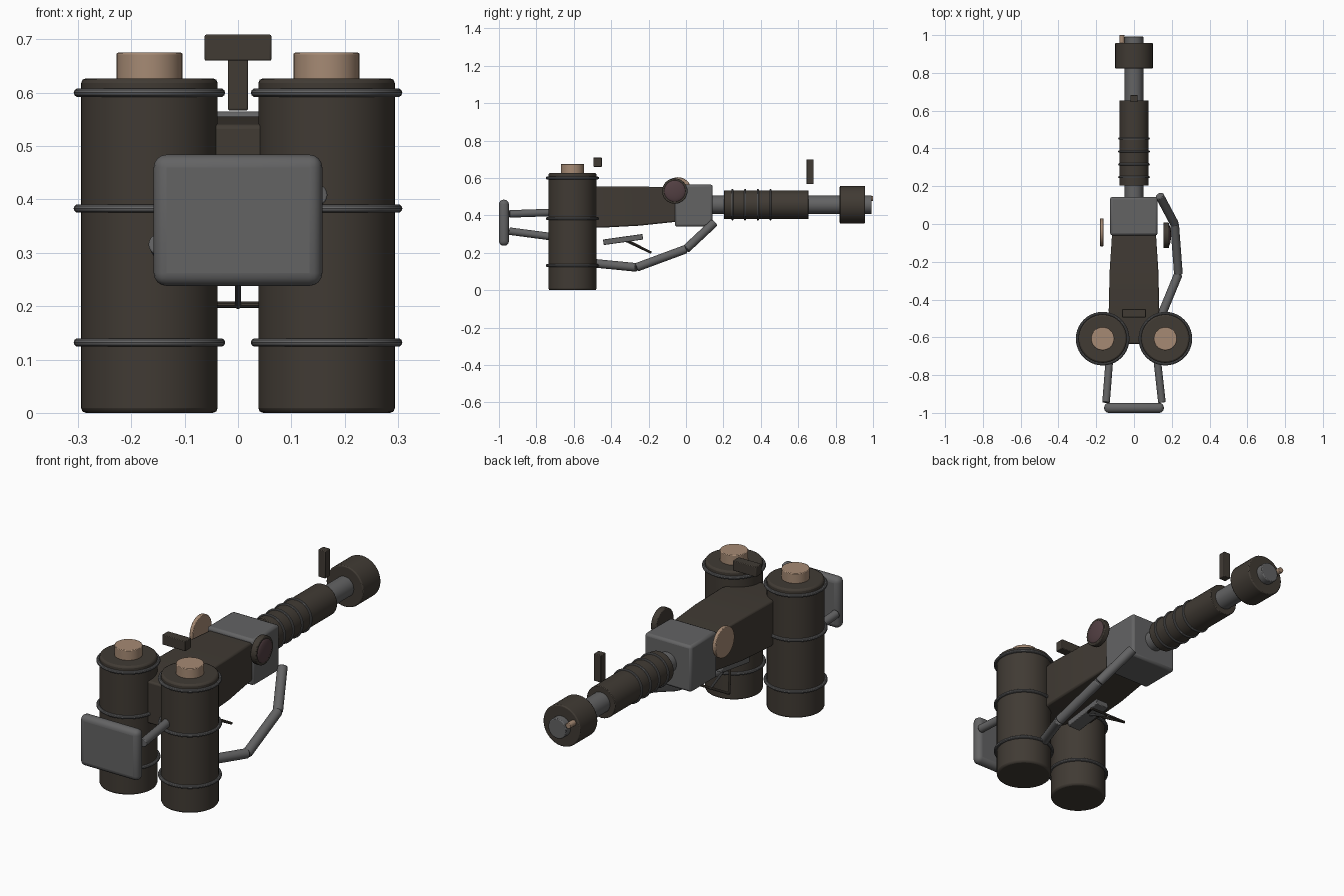
import bpy, bmesh, math
from mathutils import Vector, Matrix

if "Cube" in bpy.data.objects:
    bpy.data.objects.remove(bpy.data.objects["Cube"])


def material(name, rgb):
    m = bpy.data.materials.new(name)
    m.diffuse_color = (*rgb, 1)
    m.use_nodes = True
    m.node_tree.nodes["Principled BSDF"].inputs["Base Color"].default_value = m.diffuse_color
    return m


DARK = material("dark_brown", (0.052, 0.043, 0.034))
GREY = material("steel_grey", (0.125, 0.125, 0.127))
TAN = material("tan", (0.38, 0.255, 0.175))
PLUM = material("dark_plum", (0.085, 0.05, 0.055))


def finish(obj, name, mat, bevel=0, segments=2):
    obj.name = name
    obj.data.materials.append(mat)
    if bevel:
        b = obj.modifiers.new("bevel", 'BEVEL')
        b.width, b.segments, b.limit_method = bevel, segments, 'ANGLE'
    bpy.ops.object.select_all(action='DESELECT')
    obj.select_set(True)
    bpy.context.view_layer.objects.active = obj
    bpy.ops.object.shade_smooth_by_angle(angle=math.radians(35))
    return obj


def rod(name, a, b, r, mat, bevel=0.0, sides=32):
    """Cylinder from point a to point b."""
    a, b = Vector(a), Vector(b)
    d = b - a
    bm = bmesh.new()
    bmesh.ops.create_cone(bm, cap_ends=True, segments=sides, radius1=r, radius2=r, depth=d.length)
    rot = d.to_track_quat('Z', 'Y').to_matrix().to_4x4()
    bm.transform(Matrix.Translation((a + b) / 2) @ rot)
    me = bpy.data.meshes.new(name)
    bm.to_mesh(me)
    bm.free()
    obj = bpy.data.objects.new(name, me)
    bpy.context.collection.objects.link(obj)
    return finish(obj, name, mat, bevel)


def box(name, lo, hi, mat, bevel=0.0, segments=2, tilt=0.0):
    lo, hi = Vector(lo), Vector(hi)
    bm = bmesh.new()
    bmesh.ops.create_cube(bm, size=1)
    bmesh.ops.scale(bm, vec=hi - lo, verts=bm.verts)
    bm.transform(Matrix.Translation((lo + hi) / 2) @ Matrix.Rotation(tilt, 4, 'X'))
    me = bpy.data.meshes.new(name)
    bm.to_mesh(me)
    bm.free()
    obj = bpy.data.objects.new(name, me)
    bpy.context.collection.objects.link(obj)
    return finish(obj, name, mat, bevel, segments)


def ring(name, loc, major, minor, mat, rot=(0, 0, 0)):
    bpy.ops.mesh.primitive_torus_add(location=loc, rotation=rot, major_radius=major,
                                     minor_radius=minor, major_segments=40, minor_segments=10)
    return finish(bpy.context.object, name, mat)


# Twin tanks with caps and hoops
TY = -0.607
for side, s in (("left", -1), ("right", 1)):
    x = 0.166 * s
    rod(side + "_tank", (x, TY, 0), (x, TY, 0.627), 0.128, DARK, 0.009, 48)
    rod(side + "_cap", (x, TY, 0.62), (x, TY, 0.675), 0.062, TAN, 0.003)
    for i, z in enumerate((0.132, 0.383, 0.60)):
        ring(f"{side}_tank_hoop_{i}", (x, TY, z), 0.134, 0.008, GREY)

# Shoulder plate and its two struts
plate = box("shoulder_plate", (-0.158, -1.0, 0.238), (0.158, -0.947, 0.484), GREY, 0.024, 4)
rod("left_strut", (-0.148, -0.945, 0.316), (-0.125, -0.65, 0.277), 0.020, GREY, 0.003, 20)
rod("right_strut", (0.148, -0.945, 0.408), (0.115, -0.65, 0.418), 0.020, GREY, 0.003, 20)

# Tapered rear body lofted through (y, half width, bottom, top)
sections = ((-0.635, 0.11, 0.335, 0.54), (-0.46, 0.134, 0.334, 0.555),
            (-0.25, 0.129, 0.345, 0.555), (-0.05, 0.116, 0.366, 0.548))
bm = bmesh.new()
loops = [[bm.verts.new((sx * w, y, z)) for sx, z in ((-1, b), (1, b), (1, t), (-1, t))]
         for y, w, b, t in sections]
for p, q in zip(loops, loops[1:]):
    for i in range(4):
        j = (i + 1) % 4
        bm.faces.new((p[i], p[j], q[j], q[i]))
bm.faces.new(loops[0])
bm.faces.new(loops[-1])
bmesh.ops.recalc_face_normals(bm, faces=bm.faces)
me = bpy.data.meshes.new("rear_body")
bm.to_mesh(me)
bm.free()
body = bpy.data.objects.new("rear_body", me)
bpy.context.collection.objects.link(body)
finish(body, "rear_body", DARK, 0.008)

# Grey receiver block
box("receiver", (-0.127, -0.06, 0.34), (0.125, 0.143, 0.565), GREY, 0.012)

# Side dials
rod("left_dial", (-0.18, -0.044, 0.53), (-0.162, -0.044, 0.53), 0.074, TAN, 0.003)
rod("right_dial", (0.155, -0.06, 0.53), (0.185, -0.06, 0.53), 0.068, DARK, 0.004)
bpy.ops.mesh.primitive_uv_sphere_add(segments=32, ring_count=16, radius=1, location=(0.182, -0.06, 0.53))
lens = bpy.context.object
lens.scale = (0.014, 0.058, 0.058)
finish(lens, "right_dial_lens", PLUM)

# Barrel, jacket, cooling rings and muzzle
BZ = 0.457
rod("barrel", (0, 0.12, BZ), (0, 0.993, BZ), 0.049, GREY, 0.004)
rod("barrel_jacket", (0, 0.203, BZ), (0, 0.655, BZ), 0.077, DARK, 0.003)
for i in range(4):
    ring(f"jacket_ring_{i}", (0, 0.248 + 0.068 * i, BZ), 0.078, 0.006, GREY, (math.pi / 2, 0, 0))
rod("muzzle_collar", (0, 0.822, BZ), (0, 0.958, BZ), 0.1, DARK, 0.005)
rod("pilot_nozzle", (-0.064, 0.94, 0.49), (-0.064, 1.0, 0.49), 0.014, TAN, 0.002, 16)

# Sights
box("rear_sight", (-0.0625, -0.495, 0.66), (0.0625, -0.45, 0.709), DARK, 0.003)
box("front_sight", (-0.019, 0.645, 0.567), (0.019, 0.683, 0.70), DARK, 0.003)

# Fuel hose made of straight segments
path = ((0.135, 0.15, 0.36), (0.215, 0.0, 0.22), (0.235, -0.265, 0.122), (0.13, -0.52, 0.147))
for i, (a, b) in enumerate(zip(path, path[1:])):
    rod(f"hose_segment_{i}", a, b, 0.023, GREY, 0.004, 20)

# Trigger grip and thin guard below the body
box("grip", (-0.035, -0.443, 0.256), (0.035, -0.23, 0.286), GREY, 0.003, 2, math.radians(8))
rod("trigger_lever", (0, -0.345, 0.275), (0, -0.185, 0.2), 0.006, GREY, 0, 10)
rod("guard_bar", (-0.1, -0.19, 0.203), (0.1, -0.19, 0.203), 0.006, DARK, 0, 10)
for s in (-1, 1):
    rod("guard_brace_" + ("left" if s < 0 else "right"), (0.02 * s, -0.31, 0.265),
        (0.1 * s, -0.19, 0.203), 0.006, DARK, 0, 10)
